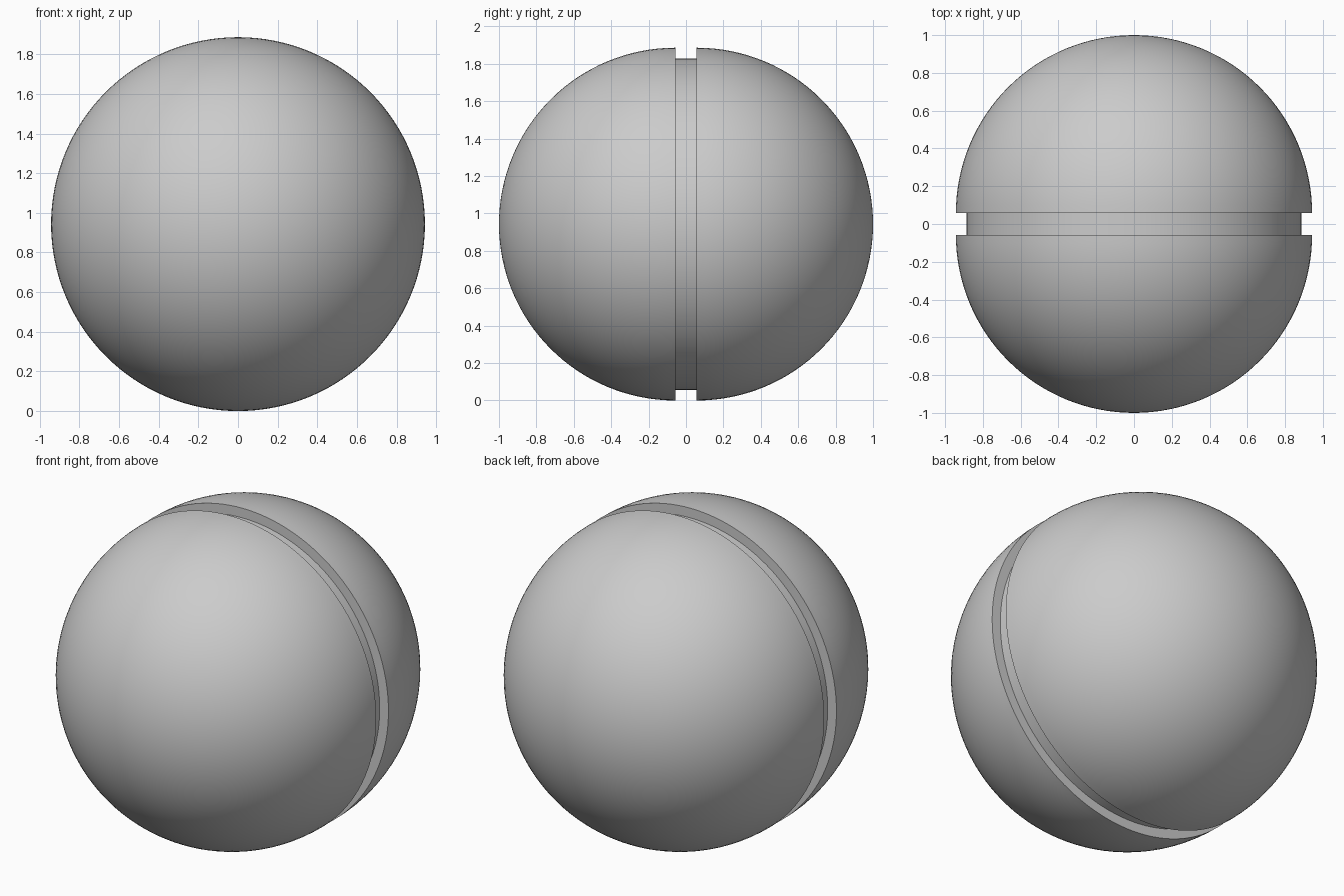
import bpy, bmesh, math
from mathutils import Matrix

if "Cube" in bpy.data.objects:
    bpy.data.objects.remove(bpy.data.objects["Cube"])

R, CORE, GAP = 0.943, 0.886, 0.057   # shell radius, groove floor radius, half groove width
SEG, RINGS = 128, 32


def lathe(name, profile):
    """Revolve (radius, y) points around the Y axis at ball height."""
    bm = bmesh.new()
    rings = []
    for r, y in profile:
        if r < 1e-6:
            rings.append([bm.verts.new((0, y, R))])
        else:
            rings.append([bm.verts.new((r * math.cos(a), y, R + r * math.sin(a)))
                          for a in (2 * math.pi * i / SEG for i in range(SEG))])
    for a, b in zip(rings, rings[1:]):
        for i in range(SEG):
            j = (i + 1) % SEG
            quad = [a[i % len(a)], a[j % len(a)], b[j % len(b)], b[i % len(b)]]
            bm.faces.new(list(dict.fromkeys(quad)))
    bmesh.ops.recalc_face_normals(bm, faces=bm.faces)
    mesh = bpy.data.meshes.new(name)
    bm.to_mesh(mesh)
    bm.free()
    obj = bpy.data.objects.new(name, mesh)
    bpy.context.collection.objects.link(obj)
    bpy.ops.object.select_all(action='DESELECT')
    obj.select_set(True)
    bpy.context.view_layer.objects.active = obj
    bpy.ops.object.shade_smooth_by_angle(angle=math.radians(30))
    return obj


# Two hemispheres pulled apart, joined by a recessed band
arc = [math.pi / 2 * i / RINGS for i in range(RINGS + 1)]
back = [(R * math.sin(t), GAP + R * math.cos(t)) for t in arc] + [(CORE, GAP)]
front = [(r, -y) for r, y in reversed(back)]
lathe("grooved_ball", back + front)
